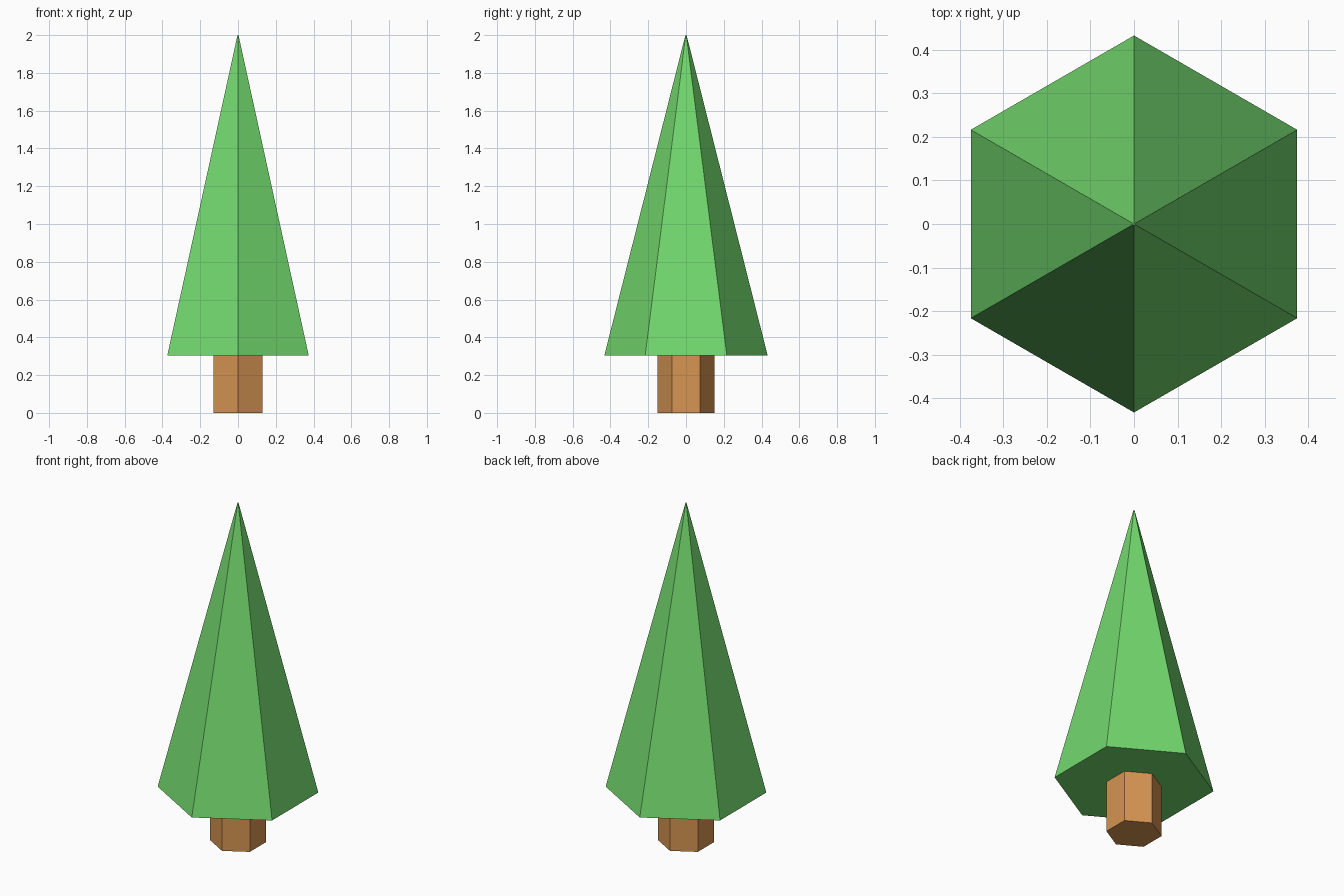
import bpy, math

if "Cube" in bpy.data.objects:
    bpy.data.objects.remove(bpy.data.objects["Cube"])

SIDES = 6


def material(name, color):
    mat = bpy.data.materials.new(name)
    mat.diffuse_color = (*color, 1.0)
    mat.use_nodes = True
    mat.node_tree.nodes["Principled BSDF"].inputs["Base Color"].default_value = mat.diffuse_color
    return mat


def hex_solid(name, r_bottom, r_top, z_bottom, z_top, mat):
    """Closed six-sided frustum, with corners on the y axis."""
    verts = []
    for r, z in ((r_bottom, z_bottom), (r_top, z_top)):
        for i in range(SIDES):
            a = math.pi / 2 + 2 * math.pi * i / SIDES
            verts.append((r * math.cos(a), r * math.sin(a), z))
    faces = [tuple(reversed(range(SIDES))), tuple(range(SIDES, 2 * SIDES))]
    for i in range(SIDES):
        j = (i + 1) % SIDES
        faces.append((i, j, j + SIDES, i + SIDES))
    mesh = bpy.data.meshes.new(name)
    mesh.from_pydata(verts, [], faces)
    mesh.materials.append(mat)
    obj = bpy.data.objects.new(name, mesh)
    bpy.context.collection.objects.link(obj)
    return obj


green = material("leaf_green", (0.17, 0.69, 0.155))
brown = material("bark_brown", (0.67, 0.30, 0.084))

# Trunk
hex_solid("trunk", 0.15, 0.15, 0.0, 0.305, brown)
# Foliage, narrowing to a tiny flat tip
hex_solid("foliage", 0.432, 0.003, 0.305, 2.0, green)
